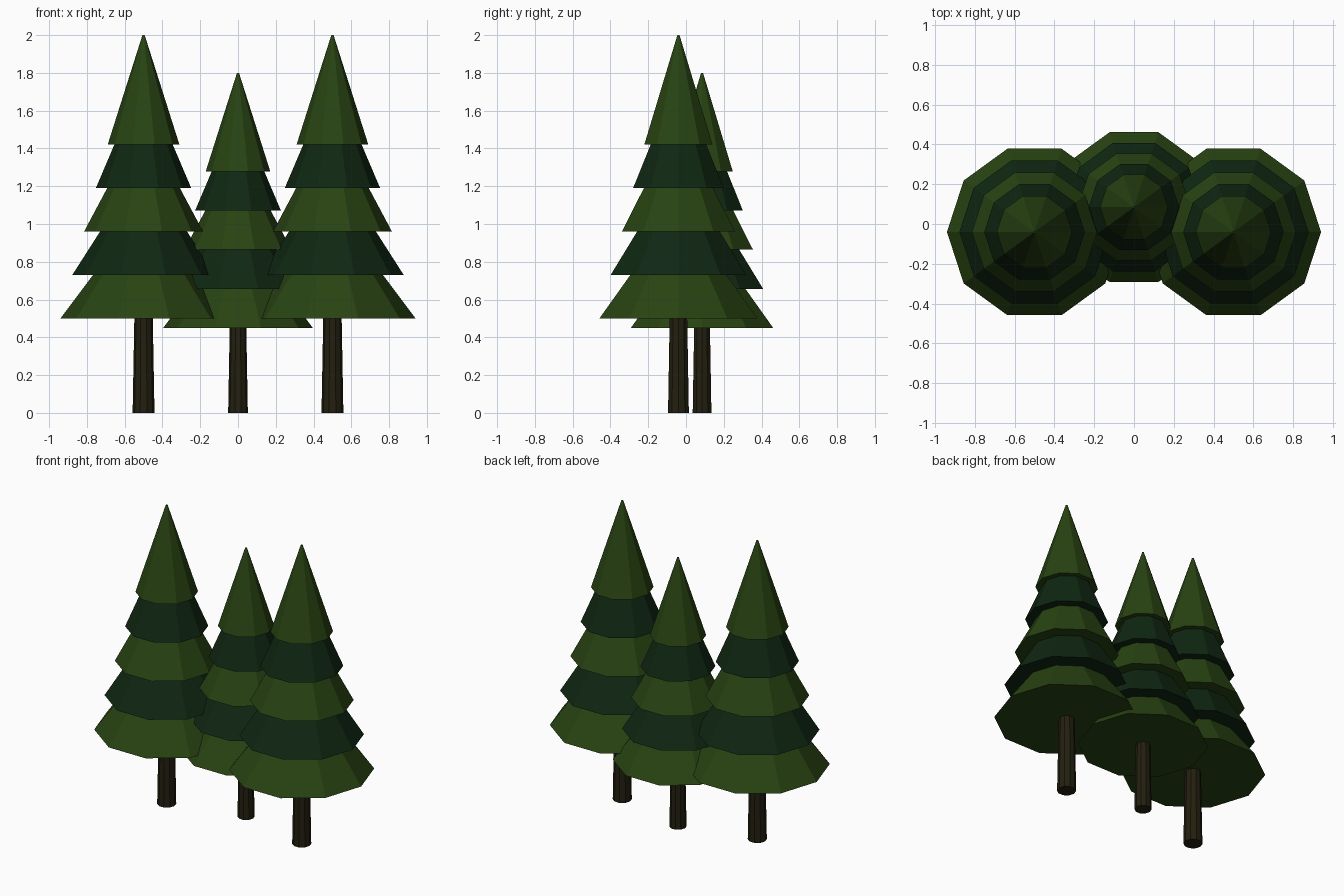
import bpy, math

if "Cube" in bpy.data.objects:
    bpy.data.objects.remove(bpy.data.objects["Cube"])

SIDES = 10


def material(name, rgb):
    m = bpy.data.materials.new(name)
    m.diffuse_color = (*rgb, 1)
    m.use_nodes = True
    m.node_tree.nodes["Principled BSDF"].inputs["Base Color"].default_value = m.diffuse_color
    return m


leaf_light = material("leaf green", (0.021, 0.056, 0.006))
leaf_dark = material("deep green", (0.005, 0.020, 0.006))
bark = material("bark brown", (0.017, 0.014, 0.005))


def cone(name, x, y, z0, z1, r0, r1, mat):
    """Closed ten-sided cone from z0 to z1 with corners on the x axis."""
    bpy.ops.mesh.primitive_cone_add(vertices=SIDES, radius1=r0, radius2=r1, depth=z1 - z0,
                                    location=(x, y, (z0 + z1) / 2), rotation=(0, 0, math.pi / 2))
    ob = bpy.context.object
    ob.name = name
    ob.data.materials.append(mat)


def tree(label, x, y, s):
    # Tapered trunk running up into the foliage
    cone(label + "_trunk", x, y, 0, 0.6 * s, 0.058 * s, 0.047 * s, bark)
    # Five stacked foliage tiers, shrinking upward, alternating greens
    for i in range(5):
        z = (0.5 + 0.23 * i) * s
        cone(f"{label}_foliage_{i + 1}", x, y, z, z + 0.58 * s,
             (0.44 - 0.0625 * i) * s, 0.006 * s, leaf_dark if i % 2 else leaf_light)


tree("left_tree", -0.5, -0.04, 1.0)
tree("right_tree", 0.5, -0.04, 1.0)
tree("middle_tree", 0.0, 0.085, 0.9)
